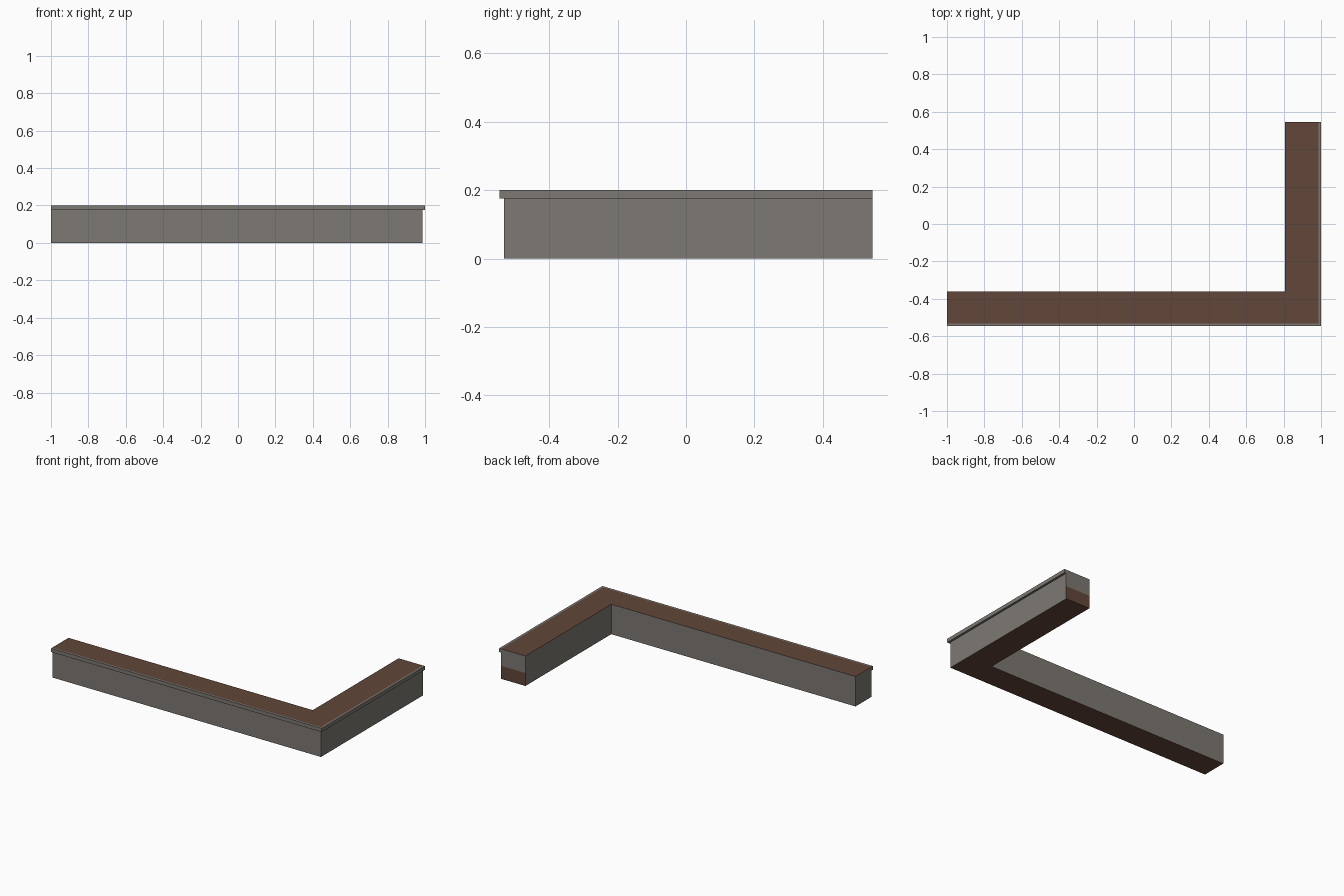
import bpy, bmesh

if "Cube" in bpy.data.objects:
    bpy.data.objects.remove(bpy.data.objects["Cube"])


def material(name, rgb):
    m = bpy.data.materials.new(name)
    m.diffuse_color = (*rgb, 1)
    m.use_nodes = True
    m.node_tree.nodes["Principled BSDF"].inputs["Base Color"].default_value = m.diffuse_color
    return m


GREY = material("stone_grey", (0.205, 0.188, 0.171))
BROWN = material("earth_brown", (0.122, 0.061, 0.042))


def prism(name, outline, levels, rule):
    """Extrude a counter-clockwise outline through the z levels; rule picks each face's colour."""
    bm = bmesh.new()
    rings = [[bm.verts.new((x, y, z)) for x, y in outline] for z in levels]
    n = len(outline)
    bm.faces.new(rings[0][::-1])
    bm.faces.new(rings[-1])
    for low, high in zip(rings, rings[1:]):
        for i in range(n):
            j = (i + 1) % n
            bm.faces.new((low[i], low[j], high[j], high[i]))
    bm.normal_update()
    for f in bm.faces:
        f.material_index = rule(f.normal, f.calc_center_median())
    me = bpy.data.meshes.new(name)
    bm.to_mesh(me)
    bm.free()
    me.materials.append(GREY)
    me.materials.append(BROWN)
    ob = bpy.data.objects.new(name, me)
    bpy.context.collection.objects.link(ob)
    return ob


LEFT, RIGHT, FRONT, BACK = -1.0, 1.0, -0.545, 0.545
WALL_X, WALL_Y = 0.986, -0.532      # outer wall faces, set back below the lip
IN_X, IN_Y = 0.806, -0.362          # inner wall faces


# L-shaped wall: brown top, underside and lower part of the back end
def wall_colour(normal, centre):
    end_base = normal.y > 0.9 and centre.y > 0.5 and centre.z < 0.087
    return 1 if abs(normal.z) > 0.9 or end_base else 0


prism("corner_wall",
      [(LEFT, WALL_Y), (WALL_X, WALL_Y), (WALL_X, BACK),
       (IN_X, BACK), (IN_X, IN_Y), (LEFT, IN_Y)],
      [0, 0.087, 0.2], wall_colour)

# Grey lip along the two outer top edges
prism("coping_lip",
      [(LEFT, FRONT), (RIGHT, FRONT), (RIGHT, BACK),
       (WALL_X, BACK), (WALL_X, WALL_Y), (LEFT, WALL_Y)],
      [0.175, 0.2], lambda normal, centre: 0)
